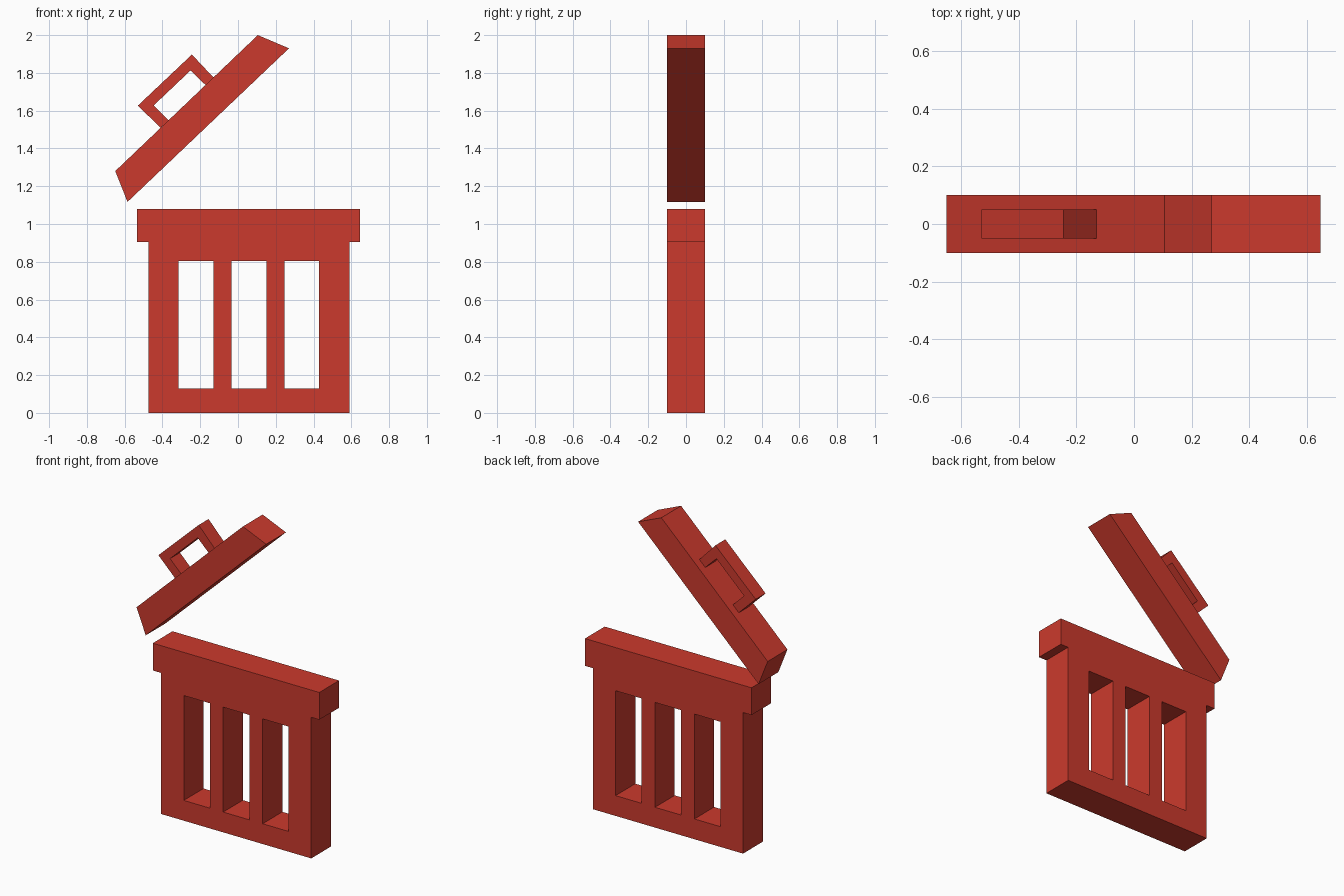
import bpy, bmesh, math

if "Cube" in bpy.data.objects:
    bpy.data.objects.remove(bpy.data.objects["Cube"])

red = bpy.data.materials.new("bin red")
red.diffuse_color = (0.6, 0.042, 0.026, 1)
red.use_nodes = True
red.node_tree.nodes["Principled BSDF"].inputs["Base Color"].default_value = red.diffuse_color


def plate(name, loops, half_depth):
    """Fill x-z outlines (inner loops become holes) and extrude along y."""
    curve = bpy.data.curves.new(name + "_outline", 'CURVE')
    curve.dimensions = '2D'
    curve.fill_mode = 'BOTH'
    curve.extrude = half_depth
    for pts in loops:
        s = curve.splines.new('POLY')
        s.points.add(len(pts) - 1)
        for p, (x, z) in zip(s.points, pts):
            p.co = (x, z, 0, 1)
        s.use_cyclic_u = True
    src = bpy.data.objects.new(name + "_outline", curve)
    bpy.context.collection.objects.link(src)
    bpy.context.view_layer.update()
    deps = bpy.context.evaluated_depsgraph_get()
    mesh = bpy.data.meshes.new_from_object(src.evaluated_get(deps))
    bpy.data.objects.remove(src)

    # Weld the caps to the walls and stand the plate upright
    bm = bmesh.new()
    bm.from_mesh(mesh)
    bmesh.ops.remove_doubles(bm, verts=bm.verts, dist=0.0005)
    for v in bm.verts:
        x, y, z = v.co
        v.co = (x, -z, y)
    bmesh.ops.recalc_face_normals(bm, faces=bm.faces)
    for f in bm.faces:
        f.smooth = False
    bm.to_mesh(mesh)
    bm.free()
    mesh.name = name
    mesh.materials.clear()
    mesh.materials.append(red)
    obj = bpy.data.objects.new(name, mesh)
    bpy.context.collection.objects.link(obj)
    return obj


# Bin body with overhanging rim and three slots
body = [(-0.475, 0), (0.59, 0), (0.59, 0.905), (0.647, 0.905), (0.647, 1.08),
        (-0.535, 1.08), (-0.535, 0.905), (-0.475, 0.905)]
slots = [[(x, 0.13), (x, 0.803), (x + 0.185, 0.803), (x + 0.185, 0.13)]
         for x in (-0.315, -0.035, 0.245)]
plate("bin_body", [body] + slots, 0.1)

# Tilted lid
plate("lid", [[(-0.65, 1.28), (-0.585, 1.117), (0.27, 1.93), (0.105, 2.0)]], 0.1)

# Thinner U-shaped handle on the lid
plate("lid_handle", [[(-0.41, 1.509), (-0.368, 1.549), (-0.447, 1.627), (-0.251, 1.813),
                      (-0.172, 1.736), (-0.13, 1.776), (-0.244, 1.897), (-0.53, 1.627)]], 0.05)
